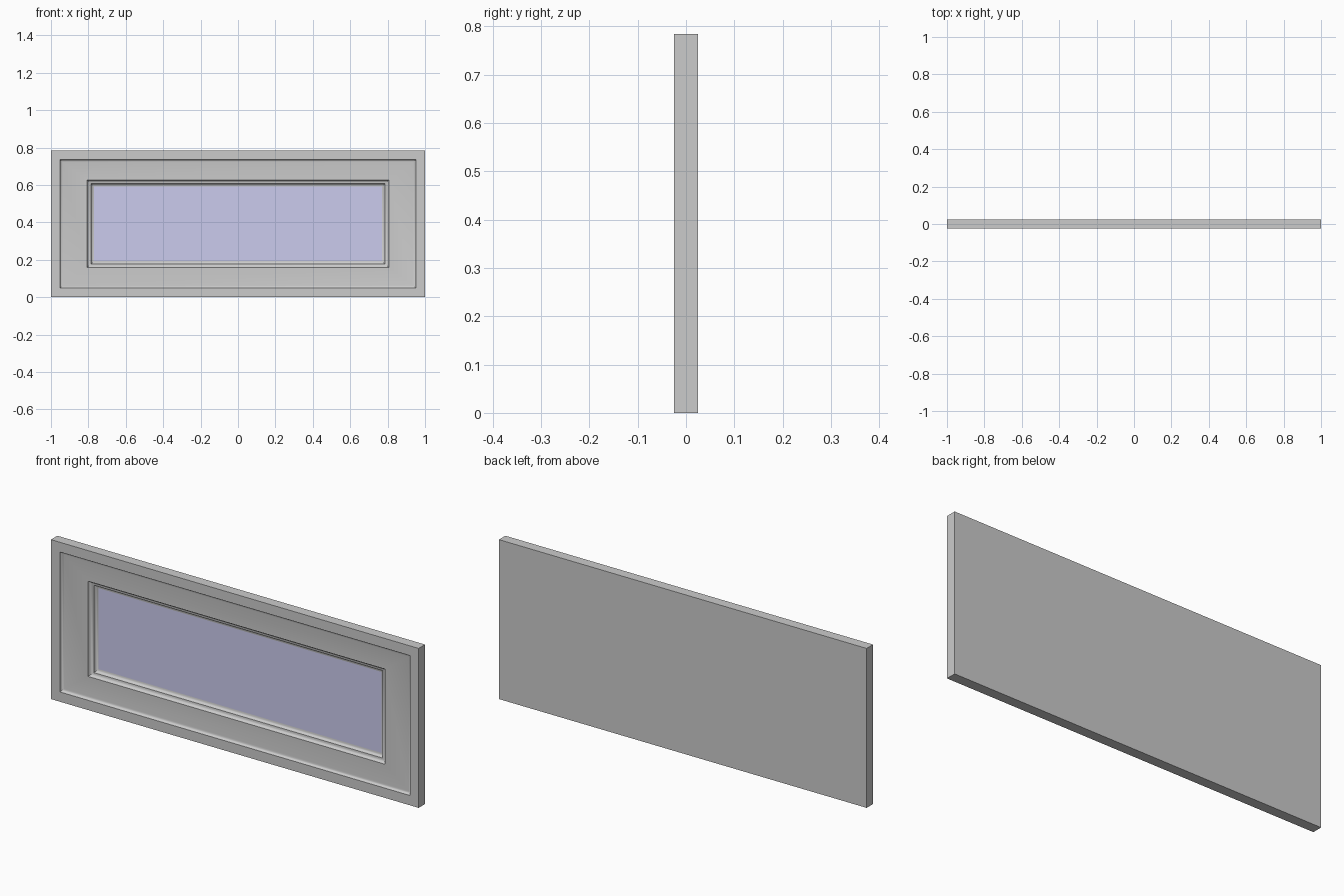
import bpy, bmesh, math

if "Cube" in bpy.data.objects:
    bpy.data.objects.remove(bpy.data.objects["Cube"])

W, H, T = 1.0, 0.392, 0.025   # half width, half height, half thickness


def cove(a, b, n=4):
    """Concave steps between two (half_x, half_z, y) rings: steep first, then flat."""
    out = []
    for i in range(n + 1):
        t = math.pi / 2 * i / n
        s, d = 1 - math.cos(t), math.sin(t)
        out.append((a[0] + (b[0] - a[0]) * s, a[1] + (b[1] - a[1]) * s, a[2] + (b[2] - a[2]) * d))
    return out


def make(name, rings, cap_start=False, cap_end=False):
    """Skin a series of nested rectangles."""
    bm = bmesh.new()
    loops = [[bm.verts.new((sx * x, y, H + sz * z))
              for sx, sz in ((-1, -1), (1, -1), (1, 1), (-1, 1))] for x, z, y in rings]
    for a, b in zip(loops, loops[1:]):
        for i in range(4):
            j = (i + 1) % 4
            bm.faces.new((a[i], a[j], b[j], b[i]))
    if cap_start:
        bm.faces.new(loops[0][::-1])
    if cap_end:
        bm.faces.new(loops[-1])
    me = bpy.data.meshes.new(name)
    bm.to_mesh(me)
    bm.free()
    ob = bpy.data.objects.new(name, me)
    bpy.context.collection.objects.link(ob)
    return ob


# Frame: flat back, sides, raised lip, recessed border, two inner mouldings
frame = make("frame",
             [(W, H, T), (W, H, -T)]
             + cove((0.952, 0.344, -T), (0.938, 0.330, -0.012))
             + cove((0.807, 0.234, -0.012), (0.786, 0.215, 0.002))
             + cove((0.786, 0.215, 0.002), (0.770, 0.199, 0.016))[1:],
             cap_start=True)
bpy.context.view_layer.objects.active = frame
frame.select_set(True)
bpy.ops.object.shade_smooth_by_angle(angle=math.radians(30))

# Tinted centre panel
panel = make("centre_panel", [(0.770, 0.199, 0.016)], cap_end=True)
mat = bpy.data.materials.new("lavender")
mat.diffuse_color = (0.6, 0.6, 0.85, 1)
mat.use_nodes = True
mat.node_tree.nodes["Principled BSDF"].inputs["Base Color"].default_value = mat.diffuse_color
panel.data.materials.append(mat)
